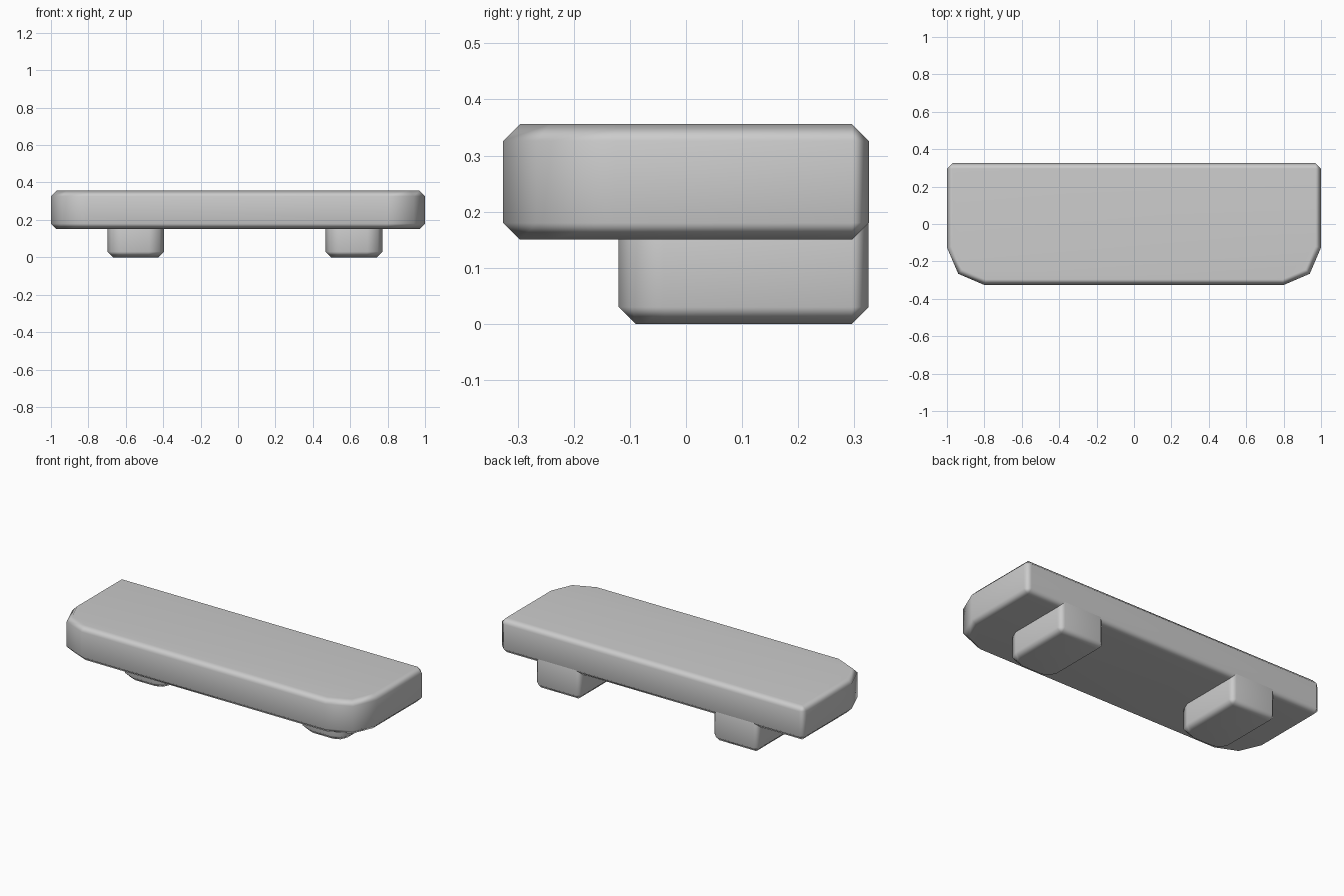
import bpy, bmesh

cube = bpy.data.objects.get("Cube")
if cube:
    bpy.data.objects.remove(cube, do_unlink=True)

grey = bpy.data.materials.new("plain grey")
grey.use_nodes = True
colour = (0.6, 0.6, 0.6, 1)
grey.diffuse_color = colour
grey.node_tree.nodes["Principled BSDF"].inputs["Base Color"].default_value = colour


def rounded_block(name, centre_x, half_width, front, back, bottom, top, corner, bevel):
    """Extruded plan with faceted front corners and chamfered edges all round."""
    # Right half of the plan, from the back corner to the front edge
    side = [(half_width, back), (half_width, front + corner),
            (half_width - 0.3 * corner, front + 0.3 * corner),
            (half_width - corner, front)]
    plan = side + [(-x, y) for x, y in reversed(side)]
    bm = bmesh.new()
    base = bm.faces.new([bm.verts.new((centre_x + x, y, bottom)) for x, y in plan])
    new = bmesh.ops.extrude_face_region(bm, geom=[base])["geom"]
    bmesh.ops.translate(bm, vec=(0, 0, top - bottom),
                        verts=[v for v in new if isinstance(v, bmesh.types.BMVert)])
    bmesh.ops.recalc_face_normals(bm, faces=bm.faces)
    mesh = bpy.data.meshes.new(name)
    bm.to_mesh(mesh)
    bm.free()
    mesh.materials.append(grey)
    obj = bpy.data.objects.new(name, mesh)
    bpy.context.collection.objects.link(obj)

    # Chamfer the sharp edges, then shade smooth with flat-weighted normals
    mod = obj.modifiers.new("chamfer", "BEVEL")
    mod.width = bevel
    mod.segments = 1
    mod.limit_method = "ANGLE"
    mod.angle_limit = 0.9
    mesh.shade_smooth()
    normals = obj.modifiers.new("soft edges", "WEIGHTED_NORMAL")
    normals.weight = 50
    return obj


# Shelf board
rounded_block("shelf_board", 0, 1.0, -0.326, 0.326, 0.15, 0.356, 0.2, 0.03)

# Supporting brackets, running up into the board
for name, x in (("right_bracket", -0.547), ("left_bracket", 0.62)):
    rounded_block(name, x, 0.152, -0.12, 0.3255, 0, 0.21, 0.08, 0.03)
